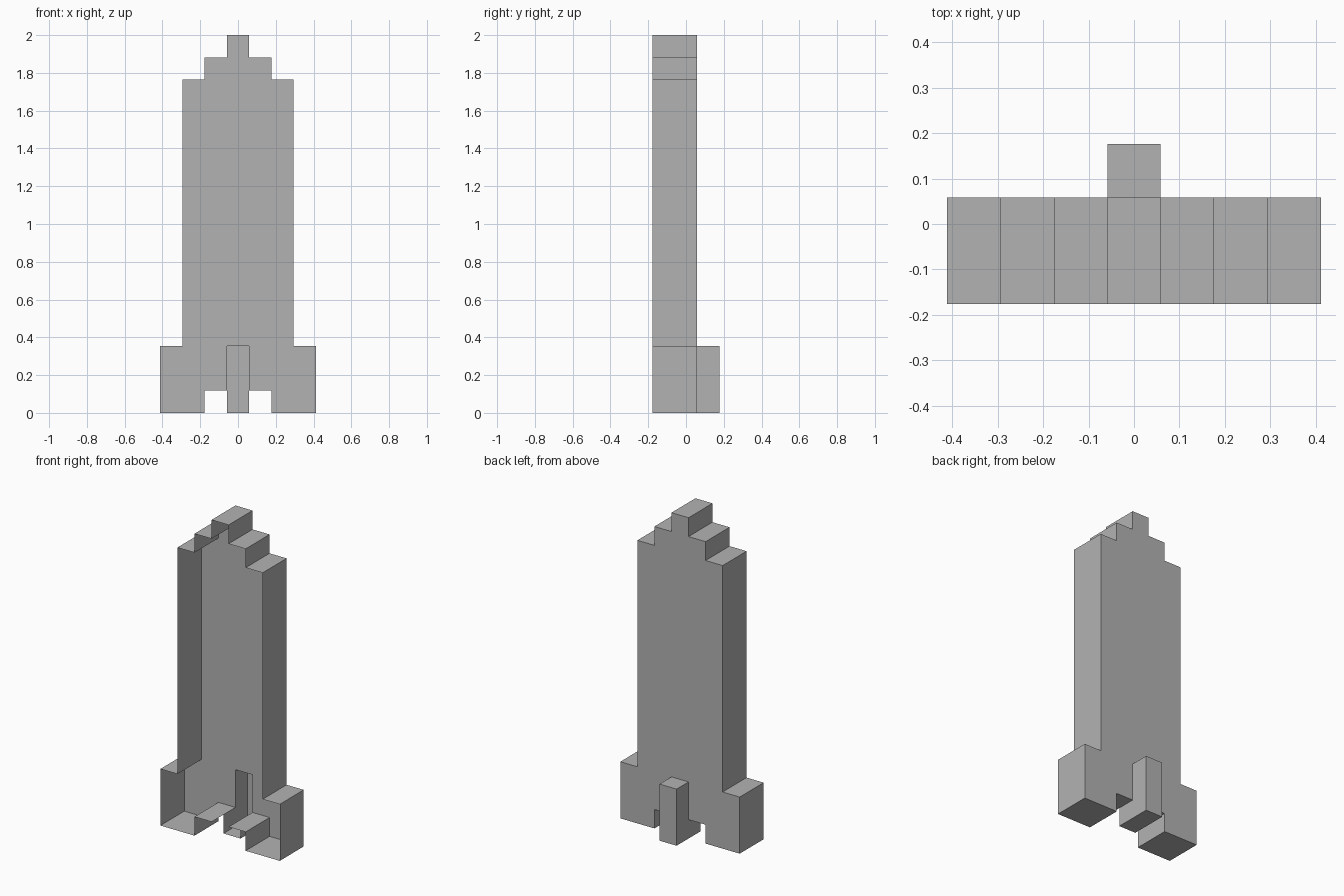
import bpy
import bmesh
from mathutils import Vector

cube = bpy.data.objects.get("Cube")
if cube:
    bpy.data.objects.remove(cube, do_unlink=True)

U = 2 / 17  # side of one block

grey = bpy.data.materials.new("plain grey")
grey.use_nodes = True
colour = (0.45, 0.45, 0.45, 1)
grey.diffuse_color = colour
grey.node_tree.nodes["Principled BSDF"].inputs["Base Color"].default_value = colour


def shell(name, cells, y0, y1, open_cells=(), no_back=()):
    """Open-fronted tray: walls round the cells from y0 to y1, and a back sheet."""
    bm = bmesh.new()

    def quad(points, normal):
        face = bm.faces.new([bm.verts.new(Vector(p) * U) for p in points])
        face.normal_update()
        if face.normal.dot(Vector(normal)) < 0:
            face.normal_flip()

    for x, z in cells:
        l, r, b, t = x - 0.5, x + 0.5, z, z + 1
        sides = {(-1, 0): ((l, b), (l, t)), (1, 0): ((r, b), (r, t)),
                 (0, -1): ((l, b), (r, b)), (0, 1): ((l, t), (r, t))}
        for (dx, dz), ((ax, az), (bx, bz)) in sides.items():
            neighbour = (x + dx, z + dz)
            if neighbour not in cells and neighbour not in open_cells:
                quad([(ax, y0, az), (bx, y0, bz), (bx, y1, bz), (ax, y1, az)], (dx, 0, dz))
        if (x, z) not in no_back:
            quad([(l, y1, b), (r, y1, b), (r, y1, t), (l, y1, t)], (0, 1, 0))

    # merge the blocks into large flat faces
    bmesh.ops.remove_doubles(bm, verts=bm.verts, dist=0.001)
    bmesh.ops.dissolve_limit(bm, angle_limit=0.01, verts=bm.verts, edges=bm.edges)
    mesh = bpy.data.meshes.new(name)
    bm.to_mesh(mesh)
    bm.free()
    mesh.materials.append(grey)
    obj = bpy.data.objects.new(name, mesh)
    bpy.context.collection.objects.link(obj)
    return obj


# stepped outline: bottom and top of each column, by distance from the middle
spans = {0: (1, 17), 1: (1, 16), 2: (0, 15), 3: (0, 3)}
body_cells = {(x, z) for x in range(-3, 4) for z in range(*spans[abs(x)])}
fin_cells = {(0, z) for z in range(3)}

# hollow body, open into the rear fin
shell("body", body_cells, -1.5, 0.5, open_cells={(0, 0)}, no_back=fin_cells)

# hollow rear fin
shell("rear_fin", fin_cells, 0.5, 1.5)

# foot of the fin under the body
shell("fin_foot", {(0, 0)}, -0.5, 0.5, open_cells={(0, 1)}, no_back={(0, 0)})
